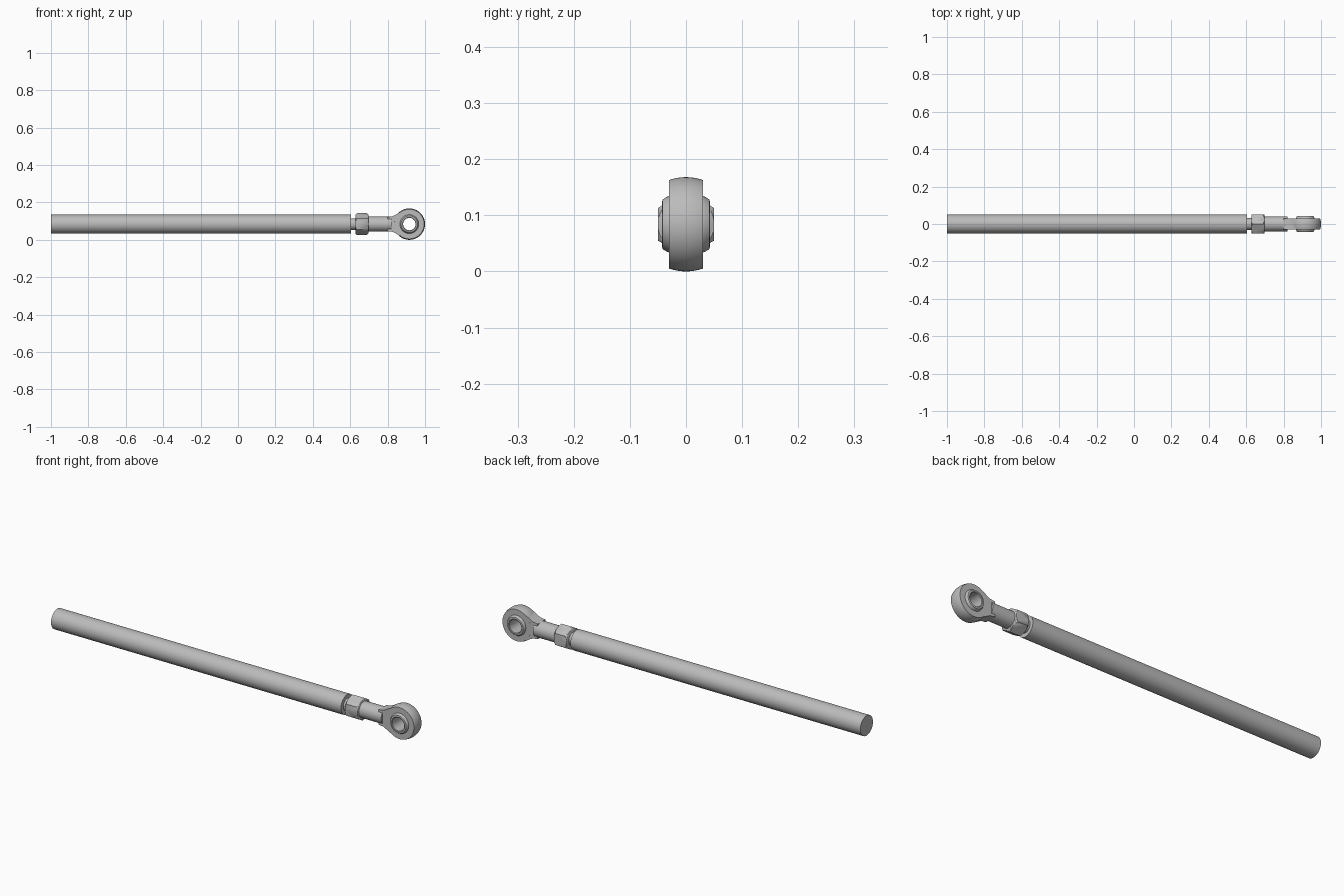
import bpy
import bmesh
import math
from mathutils import Matrix, Vector

cube = bpy.data.objects.get("Cube")
if cube:
    bpy.data.objects.remove(cube, do_unlink=True)

AXIS_Z = 0.084
EYE = Vector((0.916, 0, AXIS_Z))

steel = bpy.data.materials.new("grey steel")
steel.use_nodes = True
colour = (0.5, 0.5, 0.5, 1)
steel.diffuse_color = colour
steel.node_tree.nodes["Principled BSDF"].inputs["Base Color"].default_value = colour


def finish(name, bm):
    """Turn a bmesh into a grey object with sharp edges kept."""
    bmesh.ops.recalc_face_normals(bm, faces=bm.faces)
    mesh = bpy.data.meshes.new(name)
    bm.to_mesh(mesh)
    bm.free()
    mesh.materials.append(steel)
    obj = bpy.data.objects.new(name, mesh)
    bpy.context.collection.objects.link(obj)
    bpy.ops.object.select_all(action="DESELECT")
    obj.select_set(True)
    bpy.context.view_layer.objects.active = obj
    bpy.ops.object.shade_smooth_by_angle(angle=math.radians(30))
    return obj


def lathe(name, profile, centre=(0, 0, AXIS_Z), axis="X", sides=64, ring=False):
    """Revolve (position along axis, radius) points; ring closes the profile."""
    bm = bmesh.new()
    loops = []
    for along, radius in profile:
        loop = []
        for i in range(sides):
            a = math.tau * i / sides
            u, v = radius * math.sin(a), radius * math.cos(a)
            point = (along, u, v) if axis == "X" else (u, along, v)
            loop.append(bm.verts.new(Vector(point) + Vector(centre)))
        loops.append(loop)
    pairs = list(zip(loops, loops[1:]))
    if ring:
        pairs.append((loops[-1], loops[0]))
    else:
        bm.faces.new(loops[0])
        bm.faces.new(loops[-1])
    for a, b in pairs:
        for i in range(sides):
            j = (i + 1) % sides
            bm.faces.new((a[i], a[j], b[j], b[i]))
    return finish(name, bm)


# Long rod, threaded stud and round shank
lathe("rod_tube", [(-1, 0.05), (0.605, 0.05)])
lathe("threaded_stud", [(0.59, 0.031), (0.64, 0.031)])
lathe("shank", [(0.69, 0.04), (0.82, 0.04)])

# Hex lock nut with turned chamfers at both ends
nut = lathe("lock_nut", [(0.627, 0.058), (0.697, 0.058)], sides=6)
cutter = lathe("nut_chamfer", [(0.626, 0.049), (0.637, 0.06), (0.687, 0.06), (0.698, 0.049)])
chamfer = nut.modifiers.new("chamfer", "BOOLEAN")
chamfer.operation = "INTERSECT"
chamfer.object = cutter
bpy.context.view_layer.objects.active = nut
bpy.ops.object.modifier_apply(modifier=chamfer.name)
bpy.data.objects.remove(cutter, do_unlink=True)

# Flat neck flaring from the shank into the eye
outline = [(0.80, 0.038), (0.825, 0.041), (0.845, 0.051), (0.865, 0.063)]
outline += [(x, -z) for x, z in reversed(outline)]
bm = bmesh.new()
face = bm.faces.new([bm.verts.new((x, -0.0298, AXIS_Z + z)) for x, z in outline])
extruded = bmesh.ops.extrude_face_region(bm, geom=[face])["geom"]
moved = [v for v in extruded if isinstance(v, bmesh.types.BMVert)]
bmesh.ops.translate(bm, verts=moved, vec=(0, 0.0596, 0))
finish("neck", bm)

# Eye housing with a crowned rim
steps = 8
crown = []
for i in range(steps + 1):
    t = 2 * i / steps - 1
    crown.append((0.03 * t, 0.084 - 0.005 * t * t))
lathe("eye_housing", [(-0.03, 0.047)] + crown + [(0.03, 0.047)], EYE, "Y", ring=True)

# Bearing bush with stepped collars and a through bore
half = [(0.028, 0.051), (0.034, 0.049), (0.042, 0.044), (0.043, 0.036), (0.041, 0.033)]
bush = [(-y, r) for y, r in reversed(half)] + half
lathe("bearing_bush", bush, EYE, "Y", ring=True)
